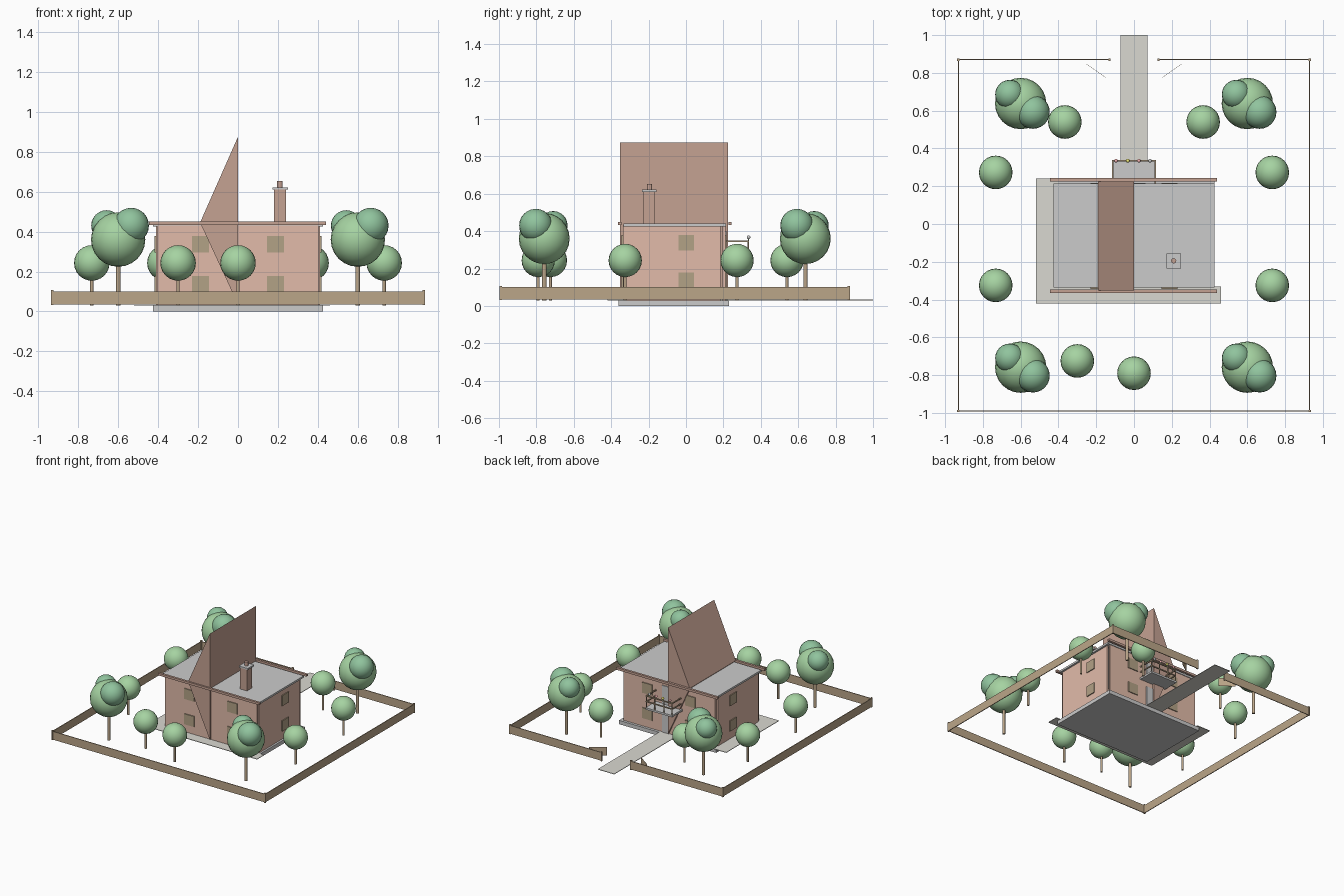
import bpy, bmesh, math

if "Cube" in bpy.data.objects:
    bpy.data.objects.remove(bpy.data.objects["Cube"])

def mat(name, c):
    m = bpy.data.materials.new(name)
    m.diffuse_color = (*c, 1)
    m.use_nodes = True
    m.node_tree.nodes["Principled BSDF"].inputs["Base Color"].default_value = m.diffuse_color
    return m

BRICK = mat("brick", (0.76, 0.50, 0.40))
ROOF = mat("roof_brown", (0.56, 0.36, 0.29))
WOOD = mat("wood", (0.50, 0.38, 0.25))
GLASS = mat("window_brown", (0.45, 0.36, 0.24))
LEAF = mat("leaf", (0.38, 0.65, 0.36))
LEAF2 = mat("leaf_dark", (0.28, 0.55, 0.34))
PINK = mat("pink", (0.9, 0.45, 0.45))
YELLOW = mat("yellow", (0.9, 0.85, 0.2))
STONE = mat("path_stone", (0.70, 0.69, 0.64))

def mesh_object(name, bm, m=None):
    me = bpy.data.meshes.new(name)
    bm.to_mesh(me)
    bm.free()
    ob = bpy.data.objects.new(name, me)
    bpy.context.collection.objects.link(ob)
    if m:
        me.materials.append(m)
    return ob

def box(name, x, y, z, m=None):
    """Box from (min, max) ranges."""
    bm = bmesh.new()
    bmesh.ops.create_cube(bm, size=1)
    for v in bm.verts:
        for i, r in enumerate((x, y, z)):
            v.co[i] = r[0] if v.co[i] < 0 else r[1]
    return mesh_object(name, bm, m)

def ball(name, c, r, m=None, seg=24):
    bm = bmesh.new()
    bmesh.ops.create_uvsphere(bm, u_segments=seg, v_segments=seg // 2, radius=r)
    bmesh.ops.translate(bm, verts=bm.verts, vec=c)
    for f in bm.faces:
        f.smooth = True
    return mesh_object(name, bm, m)

def rod(name, x, y, z0, z1, r, m=None):
    bm = bmesh.new()
    bmesh.ops.create_cone(bm, cap_ends=True, segments=12, radius1=r, radius2=r, depth=z1 - z0)
    bmesh.ops.translate(bm, verts=bm.verts, vec=(x, y, (z0 + z1) / 2))
    return mesh_object(name, bm, m)

def prism(name, pts, vec, m=None):
    """Extrude a closed polygon along a vector."""
    bm = bmesh.new()
    f = bm.faces.new([bm.verts.new(p) for p in pts])
    e = bmesh.ops.extrude_face_region(bm, geom=[f])
    bmesh.ops.translate(bm, vec=vec, verts=[g for g in e["geom"] if isinstance(g, bmesh.types.BMVert)])
    bmesh.ops.recalc_face_normals(bm, faces=bm.faces)
    return mesh_object(name, bm, m)

# Ground slab and paths
box("foundation", (-.425, .425), (-.36, .23), (0, .03))
prism("side_terrace", [(-.52, -.42, .029), (.46, -.42, .029), (.46, -.33, .029), (-.40, -.33, .029),
                       (-.40, .24, .029), (-.52, .24, .029)], (0, 0, .004), STONE)
box("garden_path", (-.072, .072), (.22, 1.0), (.029, .033), STONE)

# House walls and roof
box("front_wall", (-.402, .402), (-.337, -.322), (.03, .43), BRICK)
box("back_wall", (-.402, .402), (.195, .21), (.03, .43), BRICK)
for s in (-1, 1):
    box("side_wall", sorted((s * .395, s * .41)), (-.32, .185), (.03, .43), BRICK)
box("flat_roof", (-.425, .425), (-.335, .215), (.425, .44))
for y in (-.355, .235):
    box("roof_beam", (-.445, .44), (y - .009, y + .009), (.432, .45), ROOF)
prism("steep_gable", [(0, -.352, .875), (-.19, -.352, .445), (0, -.352, .035)], (0, .577, 0), ROOF)

# Windows
for z in (.095, .295):
    for x in (-.188, .188):
        for y in (-.339, .212):
            box("window", (x - .043, x + .043), (y - .005, y + .005), (z, z + .083), GLASS)
    for x in (-.412, .412):
        box("side_window", (x - .005, x + .005), (-.04, .043), (z, z + .083), GLASS)

# Chimney
box("chimney_shaft", (.18, .24), (-.23, -.165), (.44, .61), ROOF)
box("chimney_cap", (.172, .25), (-.235, -.157), (.61, .622))
rod("chimney_pot", .21, -.195, .622, .653, .014, ROOF)

# Balcony with doors, railing and flowers
box("door", (0, .06), (.208, .216), (.03, .2))
box("balcony_door", (0, .06), (.208, .216), (.255, .4))
box("balcony_floor", (-.117, .117), (.21, .34), (.24, .255))
for z in (.298, .343):
    box("front_rail", (-.117, .117), (.33, .338), (z, z + .008), WOOD)
    for s in (-1, 1):
        box("side_rail", sorted((s * .117, s * .109)), (.21, .338), (z, z + .008), WOOD)
for x in (-.113, -.04, .04, .113):
    rod("rail_post", x, .334, .255, .347, .004, WOOD)
for x, m in ((-.095, PINK), (-.033, YELLOW), (.026, PINK), (.085, None)):
    rod("flower_stem", x, .335, .345, .365, .003, LEAF)
    ball("flower", (x, .335, .367), .01, m, 12)

# Fence with posts and open gates
F = (.035, .1)
box("front_fence", (-.93, .93), (-.993, -.987), F, WOOD)
for s in (-1, 1):
    box("side_fence", (s * .93 - .003, s * .93 + .003), (-.99, .87), F, WOOD)
    box("back_fence", sorted((s * .93, s * .13)), (.867, .873), F, WOOD)
    for x, y in ((.93, -.99), (.93, .87), (.13, .87)):
        box("fence_post", (s * x - .006, s * x + .006), (y - .006, y + .006), (.032, .107), WOOD)
    prism("gate", [(s * .25, .845, F[0]), (s * .15, .775, F[0]), (s * .15, .775, F[1]),
                   (s * .25, .845, F[1])], (s * .003, .004, 0), WOOD)

# Large trees with side crowns
for x in (-.6, .6):
    for y in (.638, -.758):
        rod("large_trunk", x, y, .03, .3, .011, WOOD)
        ball("large_crown", (x, y, .36), .136, LEAF)
        ball("crown_right", (x + .065, y - .045, .43), .089, LEAF2)
        ball("crown_left", (x - .058, y + .048, .43), .077, LEAF2)

# Small trees
for x, y in ((-.366, .54), (.366, .54), (-.732, .273), (.732, .273),
             (-.732, -.325), (.732, -.325), (-.3, -.725), (0, -.79)):
    rod("small_trunk", x, y, .03, .2, .008, WOOD)
    ball("small_crown", (x, y, .243), .089, LEAF)
